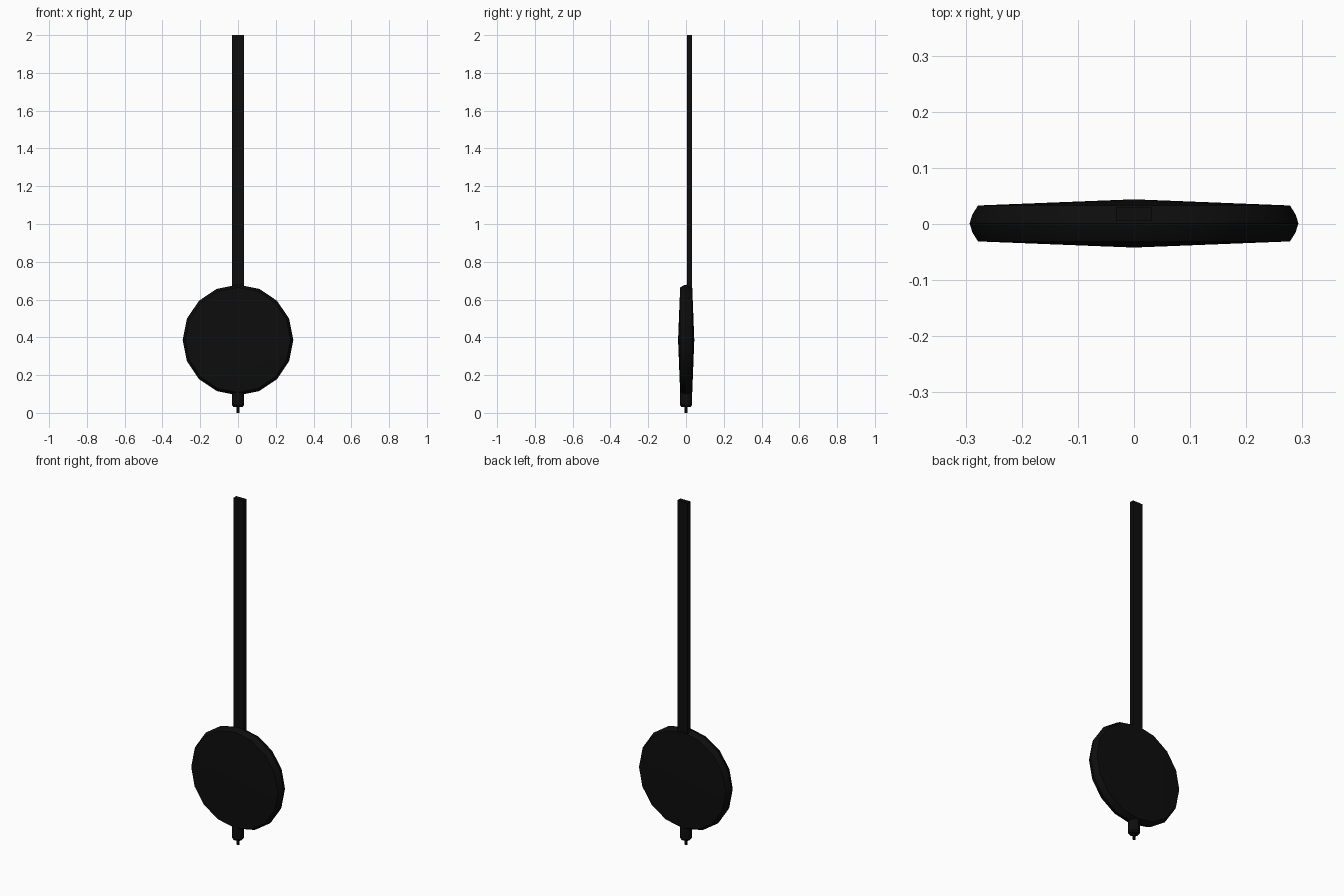
import bpy, math

if "Cube" in bpy.data.objects:
    bpy.data.objects.remove(bpy.data.objects["Cube"])

black = bpy.data.materials.new("near_black")
black.diffuse_color = (0.004, 0.004, 0.004, 1)
black.use_nodes = True
black.node_tree.nodes["Principled BSDF"].inputs["Base Color"].default_value = black.diffuse_color


def lathe(name, profile, sides, axis, location):
    """Revolve (radius, height) points around the y or z axis; zero radius makes a pole."""
    verts, rings, faces = [], [], []
    for r, h in profile:
        ring = []
        for i in range(sides if r > 0 else 1):
            a = 2 * math.pi * i / sides
            u, v = r * math.cos(a), r * math.sin(a)
            ring.append(len(verts))
            verts.append((u, v, h) if axis == 'z' else (u, h, -v))
        rings.append(ring)
    for low, high in zip(rings, rings[1:]):
        for i in range(sides):
            j = (i + 1) % sides
            quad = [low[i % len(low)], low[j % len(low)],
                    high[j % len(high)], high[i % len(high)]]
            faces.append(list(dict.fromkeys(quad)))
    mesh = bpy.data.meshes.new(name)
    mesh.from_pydata(verts, [], faces)
    obj = bpy.data.objects.new(name, mesh)
    bpy.context.collection.objects.link(obj)
    obj.location = location
    return finish(obj)


def finish(obj):
    obj.data.materials.append(black)
    bpy.ops.object.select_all(action='DESELECT')
    obj.select_set(True)
    bpy.context.view_layer.objects.active = obj
    bpy.ops.object.shade_smooth_by_angle(angle=math.radians(30))
    return obj


# Lens-shaped bob with a rounded rim
lathe("pendulum_bob",
      [(0, -0.043), (0.278, -0.032), (0.288, -0.016), (0.293, 0),
       (0.288, 0.016), (0.278, 0.032), (0, 0.043)],
      16, 'y', (0, 0.001, 0.386))

# Flat hanging rod, set slightly to the back
bpy.ops.mesh.primitive_cube_add(size=1, location=(0, 0.018, 1.325))
rod = bpy.context.object
rod.name = "hanging_rod"
rod.scale = (0.064, 0.025, 1.35)
bpy.ops.object.transform_apply(location=False, rotation=False, scale=True)
finish(rod)

# Adjusting nut with a chamfered lower edge
lathe("adjusting_nut",
      [(0, 0.032), (0.025, 0.032), (0.032, 0.042), (0.032, 0.12), (0, 0.12)],
      12, 'z', (0, 0, 0))

# Thin threaded stud below the nut
lathe("threaded_stud", [(0, 0), (0.008, 0), (0.008, 0.05), (0, 0.05)],
      8, 'z', (0, 0, 0))
